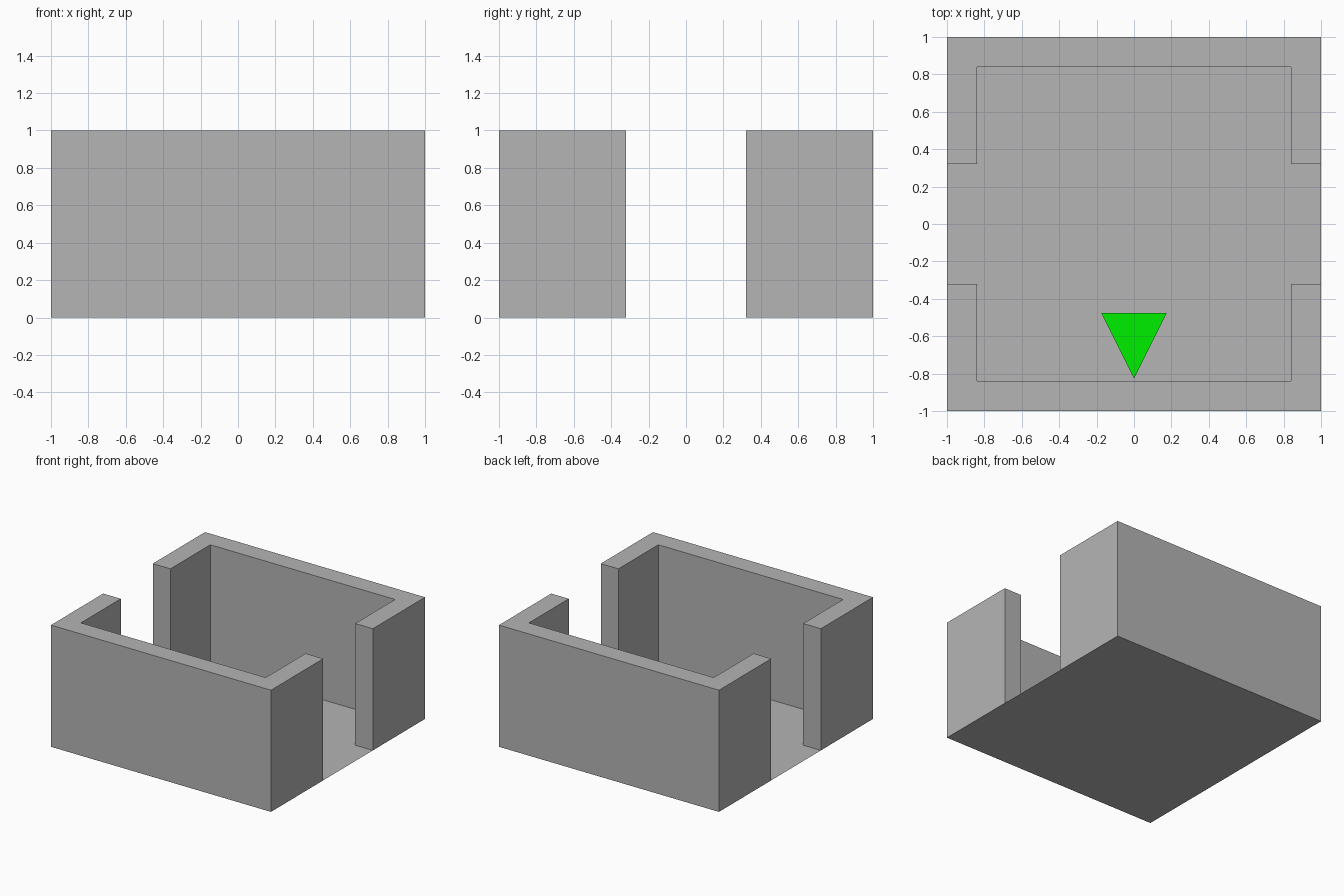
import bpy, bmesh

if "Cube" in bpy.data.objects:
    bpy.data.objects.remove(bpy.data.objects["Cube"])

HALF, INNER, HEIGHT = 1.0, 0.84, 1.0


def material(name, color):
    mat = bpy.data.materials.new(name)
    mat.diffuse_color = color
    mat.use_nodes = True
    mat.node_tree.nodes["Principled BSDF"].inputs["Base Color"].default_value = mat.diffuse_color
    return mat


def prism(name, outline, mat, z=0.0, height=0.0):
    """Flat outline at height z, extruded upwards if height is given."""
    bm = bmesh.new()
    base = bm.faces.new([bm.verts.new((x, y, z)) for x, y in outline])
    if height:
        ext = bmesh.ops.extrude_face_region(bm, geom=[base], use_keep_orig=True)
        top = [v for v in ext["geom"] if isinstance(v, bmesh.types.BMVert)]
        bmesh.ops.translate(bm, verts=top, vec=(0, 0, height))
        bmesh.ops.recalc_face_normals(bm, faces=bm.faces)
        # the floor already closes the underside
        bm.normal_update()
        under = [f for f in bm.faces if f.normal.z < -0.5]
        bmesh.ops.delete(bm, geom=under, context="FACES_ONLY")
    else:
        bm.normal_update()
        if base.normal.z < 0:
            base.normal_flip()
    mesh = bpy.data.meshes.new(name)
    bm.to_mesh(mesh)
    bm.free()
    mesh.materials.append(mat)
    obj = bpy.data.objects.new(name, mesh)
    bpy.context.collection.objects.link(obj)


grey = material("dark_grey", (0.46, 0.46, 0.46, 1))
green = material("green", (0.0, 0.87, 0.0, 1))

# Thin floor sheet
prism("floor", [(-HALF, -HALF), (HALF, -HALF), (HALF, HALF), (-HALF, HALF)], grey)

# Two U-shaped walls, leaving a doorway on the left and right sides
for name, side in (("front_wall", -1), ("back_wall", 1)):
    half = [(HALF, HALF), (HALF, 0.322), (INNER, 0.322), (INNER, INNER)]
    outline = half + [(-x, y) for x, y in reversed(half)]
    prism(name, [(x, side * y) for x, y in outline], grey, height=HEIGHT)

# Green arrow just above the floor, pointing to the front
prism("direction_arrow", [(0, -0.825), (0.175, -0.476), (-0.175, -0.476)], green, z=0.02)
